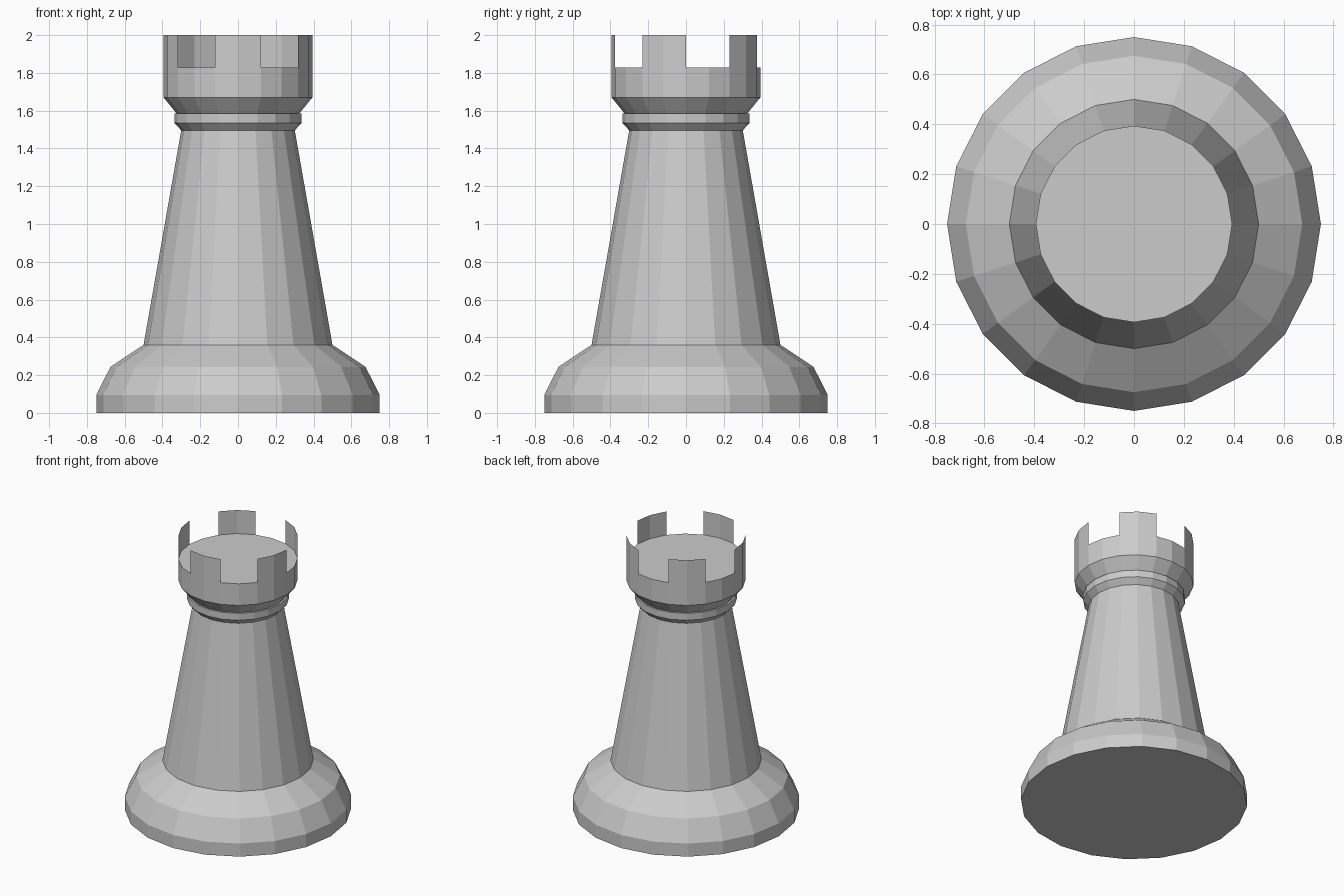
import bpy, bmesh
from math import cos, sin, tau, pi

if "Cube" in bpy.data.objects:
    bpy.data.objects.remove(bpy.data.objects["Cube"])

SIDES = 20


def ring(bm, r, z):
    # starts 18 degrees left of the front (-y) direction
    return [bm.verts.new((r * cos(a), r * sin(a), z))
            for a in (-pi / 2 + tau * (i - 1) / SIDES for i in range(SIDES))]


def bridge(bm, lo, hi, keep=lambda i: True):
    for i in range(SIDES):
        if keep(i):
            j = (i + 1) % SIDES
            bm.faces.new((lo[i], lo[j], hi[j], hi[i]))


def finish(bm, name):
    loose = [v for v in bm.verts if not v.link_faces]
    bmesh.ops.delete(bm, geom=loose, context='VERTS')
    mesh = bpy.data.meshes.new(name)
    bm.to_mesh(mesh)
    bm.free()
    obj = bpy.data.objects.new(name, mesh)
    bpy.context.collection.objects.link(obj)
    return obj


def lathe(name, profile, cap_bottom=False, battlement_top=None):
    bm = bmesh.new()
    rings = [ring(bm, r, z) for r, z in profile]
    for lo, hi in zip(rings, rings[1:]):
        bridge(bm, lo, hi)
    if cap_bottom:
        bm.faces.new(rings[0][::-1])
    if battlement_top:
        # floor disc and thin merlons: two sides up, two sides open
        bm.faces.new(rings[-1])
        top = ring(bm, profile[-1][0], battlement_top)
        bridge(bm, rings[-1], top, lambda i: i % 4 < 2)
    return finish(bm, name)


# Stepped foot
lathe("base", [(0.75, 0), (0.75, 0.095), (0.675, 0.244), (0.50, 0.36)],
      cap_bottom=True)
# Tapered shaft
lathe("tower", [(0.50, 0.36), (0.30, 1.50)])
# Collar under the crown
lathe("collar", [(0.30, 1.495), (0.337, 1.535), (0.337, 1.585), (0.325, 1.585)])
# Flared crown with battlements
lathe("crown", [(0.325, 1.585), (0.394, 1.67), (0.394, 1.828)],
      battlement_top=2.0)
